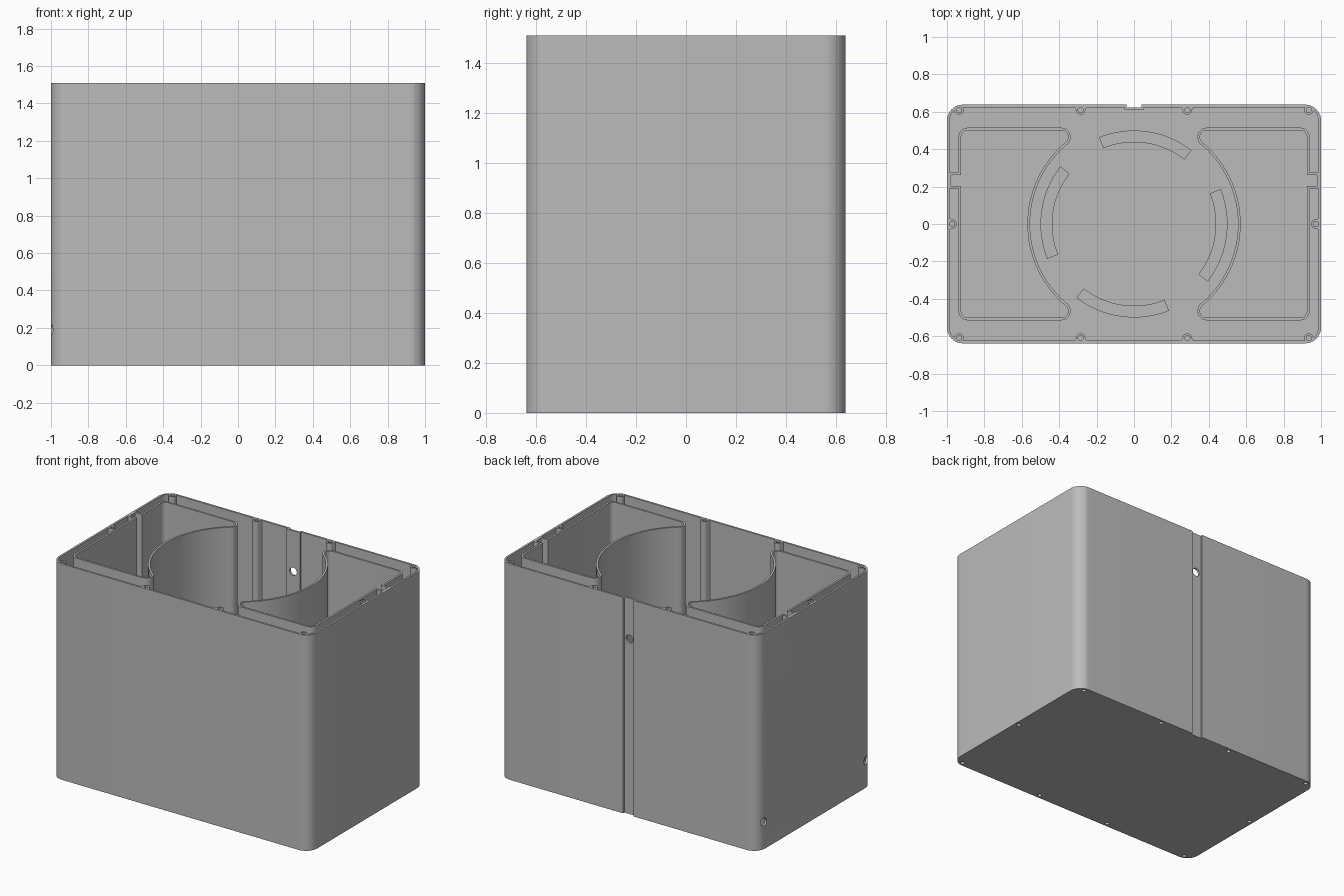
import bpy, bmesh, math

if "Cube" in bpy.data.objects:
    bpy.data.objects.remove(bpy.data.objects["Cube"])

TOP, FLOOR, WALL = 1.51, 0.03, 0.014
HX, HY = 1.0, 0.638

grey = bpy.data.materials.new("plain_grey")
grey.diffuse_color = (0.5, 0.5, 0.5, 1)
grey.use_nodes = True
grey.node_tree.nodes["Principled BSDF"].inputs["Base Color"].default_value = grey.diffuse_color


def arc(cx, cy, r, a, b, n=10):
    return [(cx + r * math.cos(a + (b - a) * i / n),
             cy + r * math.sin(a + (b - a) * i / n)) for i in range(n + 1)]


def rect(x0, x1, y0, y1):
    return [(x0, y0), (x1, y0), (x1, y1), (x0, y1)]


def round_rect(hx, hy, r):
    q = math.pi / 2
    pts = []
    for i, (sx, sy) in enumerate([(1, 1), (-1, 1), (-1, -1), (1, -1)]):
        pts += arc(sx * (hx - r), sy * (hy - r), r, i * q, (i + 1) * q, 12)
    return pts


def circle(x, y, r, n=24):
    return arc(x, y, r, 0, 2 * math.pi, n)[:-1]


def prisms(name, items):
    """One object from (outline, z0, z1) items."""
    bm = bmesh.new()
    for outline, z0, z1 in items:
        clean = []
        for p in outline:
            if not clean or math.dist(p, clean[-1]) > 1e-5:
                clean.append(p)
        if math.dist(clean[0], clean[-1]) < 1e-5:
            clean.pop()
        face = bm.faces.new([bm.verts.new((x, y, z0)) for x, y in clean])
        ext = bmesh.ops.extrude_face_region(bm, geom=[face])
        for v in ext["geom"]:
            if isinstance(v, bmesh.types.BMVert):
                v.co.z = z1
    bmesh.ops.recalc_face_normals(bm, faces=bm.faces)
    me = bpy.data.meshes.new(name)
    bm.to_mesh(me)
    bm.free()
    me.materials.append(grey)
    ob = bpy.data.objects.new(name, me)
    bpy.context.collection.objects.link(ob)
    return ob


def activate(ob):
    bpy.ops.object.select_all(action='DESELECT')
    ob.select_set(True)
    bpy.context.view_layer.objects.active = ob


def combine(ob, tool, op='DIFFERENCE'):
    """Apply a boolean and remove the tool object."""
    activate(ob)
    m = ob.modifiers.new("bool", 'BOOLEAN')
    m.operation, m.solver, m.object = op, 'EXACT', tool
    bpy.ops.object.modifier_apply(modifier=m.name)
    bpy.data.objects.remove(tool)


def smooth(ob):
    activate(ob)
    bpy.ops.object.shade_smooth_by_angle(angle=math.radians(30))


# Outer case: open box with rounded upright corners
case = prisms("case", [(round_rect(HX, HY, 0.085), 0, TOP)])
combine(case, prisms("cavity", [(round_rect(HX - WALL, HY - WALL, 0.071), FLOOR, TOP + 0.1)]))

# Screw bosses around the wall
corners = [(sx * 0.935, sy * 0.61) for sx in (-1, 1) for sy in (-1, 1)]
mids = [(sx * 0.285, sy * 0.61) for sx in (-1, 1) for sy in (-1, 1)]
sides = [(sx * 0.973, 0.0) for sx in (-1, 1)]
bosses = [(circle(x, y, 0.025), 0.01, TOP) for x, y in corners]
for x, y in mids:
    s = 1 if y > 0 else -1
    u = arc(0, 0.61, 0.025, math.pi, 2 * math.pi, 12) + [(0.035, 0.63), (-0.035, 0.63)]
    bosses.append(([(x + px, s * py) for px, py in u], 0.01, TOP))
for x, y in sides:
    s = 1 if x > 0 else -1
    u = arc(0.973, 0, 0.025, math.pi / 2, 1.5 * math.pi, 12) + [(0.992, -0.033), (0.992, 0.033)]
    bosses.append(([(s * px, py) for px, py in u], 0.01, TOP))
combine(case, prisms("bosses", bosses), 'UNION')

# Cable groove down the back, with a rib behind it
combine(case, prisms("rib", [(rect(-0.052, 0.052, 0.61, 0.63), 0.01, TOP)]), 'UNION')
combine(case, prisms("groove", [(rect(-0.04, 0.04, 0.624, 0.7), -0.1, TOP + 0.1)]))

# Blind screw holes at both ends of the bosses
holes = []
for x, y in corners + mids + sides:
    holes += [(circle(x, y, 0.014, 16), -0.05, 0.1),
              (circle(x, y, 0.014, 16), TOP - 0.1, TOP + 0.05)]
combine(case, prisms("screw_holes", holes))

# Cable holes: one in the back groove, two low on the left side
drill = prisms("back_drill", [(circle(0, 0, 0.028), -0.1, 0.1)])
drill.rotation_euler = (math.pi / 2, 0, 0)
drill.location = (0, 0.62, 1.225)
combine(case, drill)
for y in (-0.565, 0.565):
    drill = prisms("side_drill", [(circle(0, 0, 0.028), -0.03, 0.03)])
    drill.rotation_euler = (0, math.pi / 2, 0)
    drill.location = (-1.0, y, 0.19)
    combine(case, drill)
smooth(case)


# Side compartments: rounded boxes with one concave side
def bay_outline(side, off):
    pi, f, cy = math.pi, 0.05 - off, 0.465
    cx = math.sqrt(0.606 ** 2 - cy ** 2)
    a = math.atan2(cy, cx)
    pts = arc(0, 0, 0.556 + off, -a, a, 48)
    pts += arc(cx, cy, f, a + pi, pi / 2, 14)
    pts += arc(0.888, cy, f, pi / 2, 0)
    pts += arc(0.888, -cy, f, 0, -pi / 2)
    pts += arc(cx, -cy, f, -pi / 2, -a - pi, 14)
    return [(side * x, y) for x, y in pts]


def slot(side, x0, x1, y0, y1):
    return [(side * x, y) for x, y in rect(x0, x1, y0, y1)]


for side, label in ((-1, "left"), (1, "right")):
    bay = prisms(label + "_compartment_wall", [(bay_outline(side, 0), 0.02, TOP)])
    combine(bay, prisms("neck", [(slot(side, 0.9, 0.987, 0.19, 0.275), 0.02, TOP)]), 'UNION')
    combine(bay, prisms("bay_cut", [(bay_outline(side, WALL), 0, TOP + 0.1)]))
    combine(bay, prisms("neck_cut", [(slot(side, 0.88, 0.978, 0.204, 0.261), 0, TOP + 0.1)]))
    smooth(bay)

# Four curved locating ridges on the floor
ridges = []
for k in range(4):
    a = math.radians(52 + 90 * k)
    b = a + math.radians(60)
    ridges.append((arc(0, 0, 0.5, a, b, 20) + arc(0, 0, 0.437, b, a, 20), 0.02, FLOOR + 0.03))
smooth(prisms("floor_ridges", ridges))
